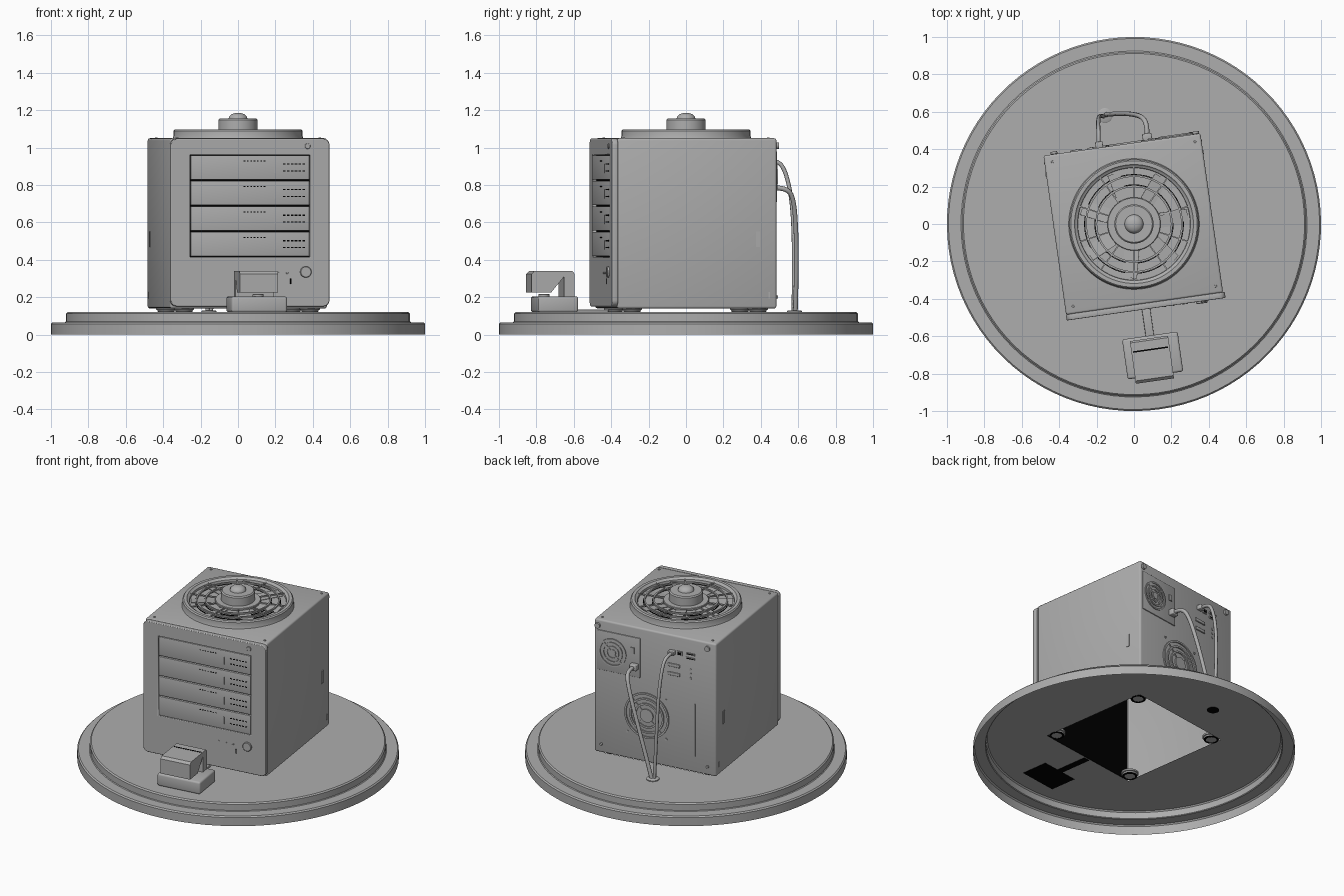
import bpy, bmesh, math
from mathutils import Matrix, Vector

if "Cube" in bpy.data.objects:
    bpy.data.objects.remove(bpy.data.objects["Cube"])


def material(name, v):
    m = bpy.data.materials.new(name)
    m.diffuse_color = (v, v, v, 1)
    m.use_nodes = True
    m.node_tree.nodes["Principled BSDF"].inputs["Base Color"].default_value = m.diffuse_color
    return m


grey, black = material("plain_grey", 0.42), material("black", 0.0)
TURN = Matrix.Rotation(math.radians(8.1), 4, 'Z')      # the cabinet stands slightly turned
READER = Matrix.Translation((0.10, -0.705, 0)) @ TURN  # frame of the small dock in front
WORLD = Matrix.Identity(4)
AXES = {'z': WORLD, 'y': Matrix.Rotation(math.pi / 2, 4, 'X')}


def finish(name, bm, frame, smooth=True, mat=grey):
    bmesh.ops.recalc_face_normals(bm, faces=bm.faces)
    me = bpy.data.meshes.new(name)
    bm.to_mesh(me)
    bm.free()
    me.materials.append(mat)
    ob = bpy.data.objects.new(name, me)
    bpy.context.collection.objects.link(ob)
    ob.matrix_world = frame
    if smooth:
        bpy.ops.object.select_all(action='DESELECT')
        ob.select_set(True)
        bpy.context.view_layer.objects.active = ob
        bpy.ops.object.shade_smooth_by_angle(angle=math.radians(35))
    return ob


def box(name, centre, size, bevel=0, frame=TURN, spin=0, mat=grey, open_below=False):
    bm = bmesh.new()
    bmesh.ops.create_cube(bm, size=1)
    bmesh.ops.scale(bm, vec=size, verts=bm.verts)
    if bevel:
        bmesh.ops.bevel(bm, geom=bm.edges[:], offset=bevel, segments=3, profile=0.5, affect='EDGES')
    if open_below:
        bm.normal_update()
        bmesh.ops.delete(bm, geom=[f for f in bm.faces if f.normal.z < -0.99], context='FACES')
    return finish(name, bm, frame @ Matrix.Rotation(spin, 4, 'Z') @ Matrix.Translation(centre), bevel > 0, mat)


def lathe(name, profile, centre=(0, 0, 0), axis='z', frame=TURN, steps=48, mat=grey):
    """Spin (radius, height) points; axis y points to the front."""
    bm = bmesh.new()
    vs = [bm.verts.new((r, 0, h)) for r, h in profile]
    es = [bm.edges.new(p) for p in zip(vs, vs[1:])]
    bmesh.ops.spin(bm, geom=vs + es, cent=(0, 0, 0), axis=(0, 0, 1), angle=2 * math.pi, steps=steps)
    bmesh.ops.remove_doubles(bm, verts=bm.verts, dist=1e-5)
    return finish(name, bm, frame @ Matrix.Translation(centre) @ AXES[axis], mat=mat)


def disc(name, centre, r, h, axis='z', frame=TURN, steps=24, mat=grey):
    return lathe(name, [(0, 0), (r, 0), (r, h * 0.8), (r - h * 0.2, h), (0, h)], centre, axis, frame, steps, mat)


def ring(name, centre, r, w, h, axis='z', frame=TURN, steps=48, mat=grey):
    return lathe(name, [(r, 0), (r, h), (r - w, h), (r - w, 0), (r, 0)], centre, axis, frame, steps, mat)


def flat_shape(name, outlines, frame, extrude=0, bevel=0):
    """Filled outline with holes."""
    cu = bpy.data.curves.new(name, 'CURVE')
    cu.dimensions, cu.fill_mode = '2D', 'BOTH'
    cu.extrude, cu.bevel_depth, cu.bevel_resolution = extrude, bevel, 1
    for pts in outlines:
        sp = cu.splines.new('POLY')
        sp.points.add(len(pts) - 1)
        for p, c in zip(sp.points, pts):
            p.co = (c[0], c[1], 0, 1)
        sp.use_cyclic_u = True
    cu.materials.append(grey)
    ob = bpy.data.objects.new(name, cu)
    bpy.context.collection.objects.link(ob)
    ob.matrix_world = frame


def tube(name, pts, radius):
    cu = bpy.data.curves.new(name, 'CURVE')
    cu.dimensions = '3D'
    cu.bevel_depth, cu.bevel_resolution, cu.resolution_u = radius, 2, 8
    cu.use_fill_caps = True
    sp = cu.splines.new('NURBS')
    sp.points.add(len(pts) - 1)
    for p, c in zip(sp.points, pts):
        p.co = (*c, 1)
    sp.use_endpoint_u, sp.order_u = True, 3
    cu.materials.append(grey)
    bpy.context.collection.objects.link(bpy.data.objects.new(name, cu))


# round stepped plinth, hollow below, its top open under the cabinet
lathe("plinth_rim", [(1, 0), (1, 0.058), (0.992, 0.066), (0.925, 0.066), (0.92, 0.07),
                     (0.92, 0.112), (0.912, 0.12)], frame=TURN, steps=96)
circle = [(0.912 * math.cos(math.tau * k / 96), 0.912 * math.sin(math.tau * k / 96)) for k in range(96)]
opening = [(-0.378, -0.385), (-0.378, 0.385), (0.378, 0.385), (0.378, -0.385)]
flat_shape("plinth_top", [circle, opening], TURN @ Matrix.Translation((0, 0, 0.12)))
# dark openings below the dock, its lead and the cables
box("dock_opening", (0, 0, 0.1185), (0.27, 0.185, 0.002), frame=READER, mat=black)
box("lead_opening", (0, 0.20, 0.1185), (0.045, 0.235, 0.002), frame=READER, mat=black)
disc("cable_opening", (-0.155, 0.58, 0.1175), 0.038, 0.002, frame=WORLD, mat=black)

# cabinet (open below), feet and corner screws
box("cabinet", (-0.004, 0, 0.595), (0.848, 0.86, 0.91), 0.012, open_below=True)
box("inner_front_wall", (0, -0.425, 0.595), (0.81, 0.004, 0.88), mat=black)
for sx in (-1, 1):
    for sy in (-1, 1):
        lathe("foot", [(0, 0.12), (0.042, 0.12), (0.048, 0.132), (0.055, 0.134), (0.055, 0.145), (0, 0.145)],
              (sx * 0.34, sy * 0.34, 0), steps=24)
        ring("foot_pad", (sx * 0.34, sy * 0.34, 0.1185), 0.046, 0.012, 0.006, steps=24, mat=black)
        disc("top_screw", (sx * 0.385, sy * 0.39, 1.049), 0.007, 0.006, steps=12)
    box("side_slot_rim", (sx * 0.424 - 0.004, 0.328, 0.51), (0.008, 0.022, 0.085))
    box("side_lock_plate", (sx * 0.424 - 0.004, 0.39, 0.21), (0.006, 0.008, 0.035))

# front panel: rounded outline with a rectangular bay opening
outer = []
for i, (cx, cz) in enumerate([(0.395, 1.014), (-0.395, 1.014), (-0.395, 0.185), (0.395, 0.185)]):
    for k in range(6):
        a = math.radians(90 * i + 18 * k)
        outer.append((cx + 0.03 * math.cos(a), cz + 0.03 * math.sin(a)))
bay = [(-0.327, 0.412), (-0.327, 0.965), (0.327, 0.965), (0.327, 0.412)]
flat_shape("front_panel", [outer, bay], TURN @ Matrix.Translation((0, -0.444, 0)) @ AXES['y'], 0.012, 0.004)

# four drive trays with latch, vents and slots, over a dark bay
box("bay_back", (0, -0.434, 0.688), (0.645, 0.008, 0.55), mat=black)
for i in range(4):
    z = 0.484 + i * 0.1365
    box("drive_tray", (0, -0.444, z), (0.640, 0.030, 0.130), 0.003)
    box("tray_latch", (0.135, -0.459, z - 0.005), (0.006, 0.006, 0.05))
    for row in (-0.018, 0.018):
        for k in range(6):
            box("tray_slot", (0.185 + k * 0.021, -0.4585, z + row), (0.014, 0.003, 0.006), mat=black)
    for k in range(7):
        box("tray_vent", (-0.03 + k * 0.018, -0.4585, z + 0.035), (0.009, 0.003, 0.005), mat=black)

# front controls
disc("power_button", (0.30, -0.458, 0.335), 0.03, 0.014, 'y')
disc("lock_button", (0.31, -0.458, 1.008), 0.015, 0.008, 'y')
box("port_slit", (0.22, -0.461, 0.285), (0.007, 0.004, 0.03), mat=black)
for k in range(3):
    disc("status_lamp", (0.10 + k * 0.05, -0.459, 0.33), 0.006, 0.004, 'y', steps=12)

# top fan: frame, grille over a shallow floor, blades and hub
lathe("fan_frame", [(0.35, 1.048), (0.345, 1.064), (0.345, 1.090), (0.338, 1.098), (0.318, 1.098),
                    (0.312, 1.090), (0.302, 1.086), (0.30, 1.072), (0, 1.072)], steps=64)
for r in (0.262, 0.207):
    ring("grille_ring", (0, 0, 1.082), r, 0.010, 0.010)
    ring("grille_gap", (0, 0, 1.073), r + 0.005, 0.004, 0.004, mat=black)
disc("grille_centre", (0, 0, 1.078), 0.142, 0.014, steps=48)
for k in range(10):
    box("grille_spoke", (0.22, 0, 1.086), (0.175, 0.007, 0.008), spin=math.radians(36 * k + 10))
for k in range(7):
    blade = box("fan_blade", (0.215, 0, 1.078), (0.15, 0.08, 0.003), spin=math.tau * k / 7)
    blade.matrix_world = blade.matrix_world @ Matrix.Rotation(0.1, 4, 'X')
lathe("fan_hub", [(0.105, 1.07), (0.105, 1.147), (0.098, 1.155), (0.05, 1.155), (0.047, 1.167),
                  (0.035, 1.178), (0.018, 1.184), (0, 1.186)])

# rear: power supply plate, two fan grilles, ports and screws
box("supply_plate", (0.25, 0.431, 0.845), (0.30, 0.010, 0.27), 0.003)
for r in (0.095, 0.07, 0.045):
    ring("supply_fan_ring", (0.29, 0.442, 0.845), r, 0.010, 0.01, 'y')
disc("supply_fan_hub", (0.29, 0.442, 0.845), 0.022, 0.01, 'y')
for r in (0.155, 0.12, 0.085):
    ring("rear_fan_ring", (0.054, 0.438, 0.46), r, 0.012, 0.01, 'y')
disc("rear_fan_hub", (0.054, 0.438, 0.46), 0.045, 0.01, 'y')
for k in range(4):
    a = math.radians(90 * k + 45)
    for cx, cy, cz, r0, r1 in ((0.29, 0.438, 0.845, 0.02, 0.09), (0.054, 0.434, 0.46, 0.04, 0.15)):
        bar = box("fan_guard_bar", (0, 0, 0), (r1 - r0, 0.006, 0.007))
        bar.matrix_world = (TURN @ Matrix.Translation((cx, cy, cz)) @ Matrix.Rotation(a, 4, 'Y')
                            @ Matrix.Translation(((r0 + r1) / 2, 0, 0)))
    disc("fan_screw", (0.054 + 0.19 * math.cos(a), 0.436, 0.46 + 0.19 * math.sin(a)), 0.008, 0.006, 'y', steps=12)
box("power_switch", (0.15, 0.437, 0.89), (0.025, 0.010, 0.04))
box("power_plug", (0.135, 0.45, 0.785), (0.05, 0.04, 0.04), 0.006)
box("data_plug", (-0.125, 0.445, 0.935), (0.04, 0.035, 0.03), 0.005)
box("network_port", (-0.175, 0.432, 0.935), (0.035, 0.008, 0.03))
box("network_socket", (-0.175, 0.4355, 0.935), (0.022, 0.003, 0.018), mat=black)
for z in (0.915, 0.945):
    box("small_port", (-0.25, 0.432, z), (0.06, 0.008, 0.014))
    box("small_socket", (-0.25, 0.4355, z), (0.048, 0.003, 0.006), mat=black)
for z in (0.785, 0.845):
    box("wide_port", (-0.135, 0.432, z), (0.085, 0.012, 0.022), 0.004)
for z in (0.78, 0.81, 0.84):
    disc("round_port", (-0.25, 0.435, z), 0.008, 0.006, 'y', steps=12)
box("rear_slot", (-0.28, 0.431, 0.43), (0.008, 0.006, 0.36))
for x, z, r in ((0.395, 1.01, 0.018), (-0.37, 1.01, 0.018), (0.37, 0.2, 0.008), (-0.37, 0.2, 0.008)):
    disc("rear_thumbscrew", (x, 0.444, z), r, 0.016, 'y', steps=16)

# cables running from the rear down into a grommet
lathe("cable_grommet", [(0.04, 0.12), (0.04, 0.126), (0.034, 0.13), (0, 0.13)], (-0.155, 0.58, 0), frame=WORLD)
tube("power_cable", [(0.07, 0.47, 0.785), (0.07, 0.53, 0.785), (0.045, 0.575, 0.74), (-0.02, 0.590, 0.55),
                     (-0.10, 0.590, 0.30), (-0.148, 0.585, 0.125)], 0.013)
tube("data_cable", [(-0.19, 0.42, 0.935), (-0.19, 0.49, 0.935), (-0.192, 0.535, 0.87), (-0.19, 0.57, 0.70),
                    (-0.18, 0.58, 0.40), (-0.163, 0.575, 0.125)], 0.011)

# small dock in front: base, overhanging head on a rear post, flat lead
box("dock_base", (0, 0.002, 0.162), (0.30, 0.215, 0.084), 0.012, READER)
bm = bmesh.new()
side = [(-0.135, 0.225), (-0.135, 0.325), (-0.12, 0.34), (0.085, 0.34), (0.095, 0.328), (0.095, 0.20),
        (0.04, 0.20), (0.04, 0.31), (-0.03, 0.225)]
face = bm.faces.new([bm.verts.new((-0.11, y, z)) for y, z in side])
ext = bmesh.ops.extrude_face_region(bm, geom=[face])
bmesh.ops.translate(bm, vec=(0.206, 0, 0), verts=[v for v in ext["geom"] if isinstance(v, bmesh.types.BMVert)])
finish("dock_head", bm, READER, False)
box("dock_top_slot", (-0.007, 0.035, 0.340), (0.19, 0.008, 0.003), frame=READER, mat=black)
disc("dock_button", (0, -0.055, 0.203), 0.03, 0.015, frame=READER)
box("flat_lead", (0, 0.19, 0.127), (0.045, 0.20, 0.014), 0.003, READER)
